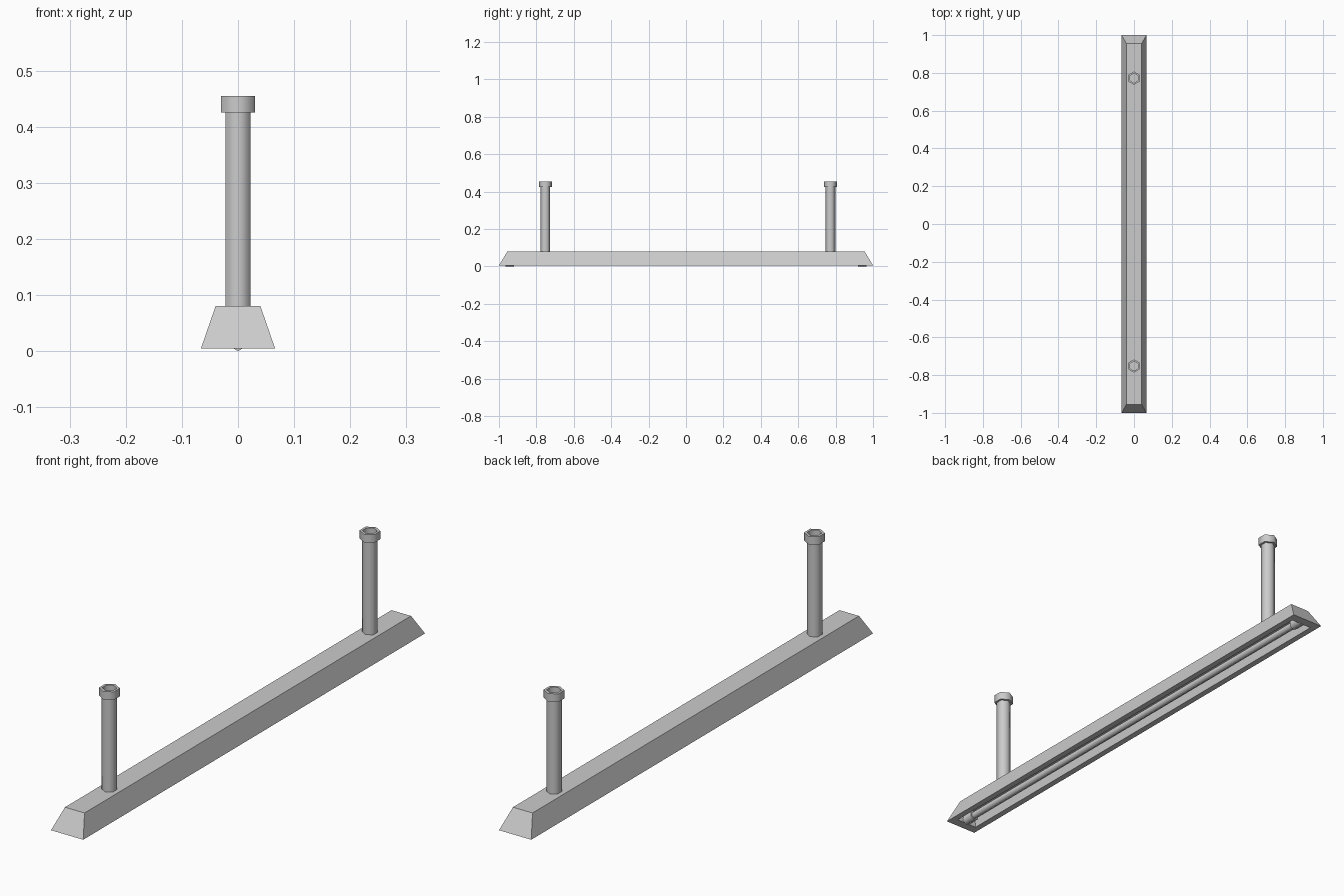
import bpy, bmesh, math
from mathutils import Matrix

if "Cube" in bpy.data.objects:
    bpy.data.objects.remove(bpy.data.objects["Cube"])


def finish(name, bm, smooth=True):
    bmesh.ops.recalc_face_normals(bm, faces=bm.faces)
    mesh = bpy.data.meshes.new(name)
    bm.to_mesh(mesh)
    bm.free()
    if smooth:
        mesh.shade_smooth()
        mesh.set_sharp_from_angle(angle=math.radians(65))
    obj = bpy.data.objects.new(name, mesh)
    bpy.context.collection.objects.link(obj)
    return obj


def skin(name, loops, transform=Matrix(), smooth=True):
    """Bridge equal-length loops in order and close both ends."""
    bm = bmesh.new()
    rings = [[bm.verts.new(transform @ Matrix.Translation(p).translation) for p in lp] for lp in loops]
    n = len(rings[0])
    for a, b in zip(rings, rings[1:]):
        for i in range(n):
            j = (i + 1) % n
            bm.faces.new((a[i], a[j], b[j], b[i]))
    bm.faces.new(rings[0])
    bm.faces.new(rings[-1])
    return finish(name, bm, smooth)


def rect(x, y, z):
    return [(-x, -y, z), (x, -y, z), (x, y, z), (-x, y, z)]


def hexagon(r, z):
    # corners point along y
    return [(r * math.cos(math.radians(30 + 60 * i)),
             r * math.sin(math.radians(30 + 60 * i)), z) for i in range(6)]


# Tapered housing with a recess underneath
skin("housing", [rect(0.04, 0.955, 0.08), rect(0.066, 1.0, 0.005),
                 rect(0.043, 0.965, 0.005), rect(0.036, 0.962, 0.058)], smooth=False)

# Hanging rods with hollow end collars
for side, y in (("front", -0.752), ("back", 0.772)):
    place = Matrix.Translation((0, y, 0))
    skin(side + "_rod", [hexagon(0.026, 0.075), hexagon(0.026, 0.427)], place)
    skin(side + "_collar", [hexagon(0.035, 0.425), hexagon(0.035, 0.455),
                            hexagon(0.025, 0.455), hexagon(0.025, 0.428)], place)

# Light tube and its sockets, lying along y
lay = Matrix.Translation((0, 0, 0.02)) @ Matrix.Rotation(math.radians(90), 4, 'X')
skin("light_tube", [hexagon(0.014, -0.93), hexagon(0.014, 0.93)], lay)
for side, s in (("front", 1), ("back", -1)):
    skin(side + "_socket", [hexagon(0.02, s * 0.92), hexagon(0.02, s * 0.966)], lay)
